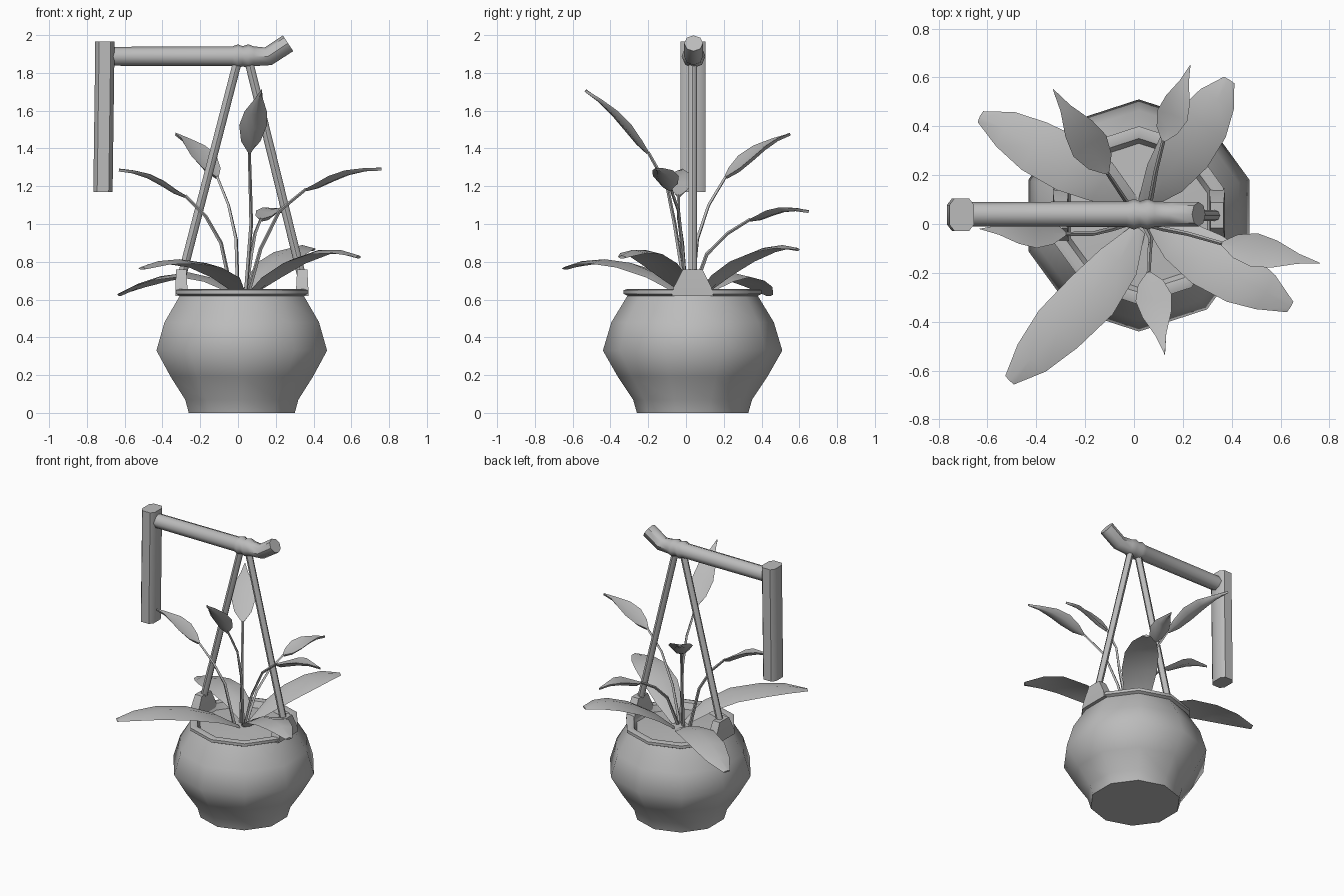
import bpy, bmesh
from math import cos, sin, pi, radians
from mathutils import Vector

cube = bpy.data.objects.get("Cube")
if cube:
    bpy.data.objects.remove(cube, do_unlink=True)

grey = bpy.data.materials.new("plain_grey")
grey.use_nodes = True
GREY = (0.5, 0.5, 0.5, 1)
grey.diffuse_color = GREY
grey.node_tree.nodes["Principled BSDF"].inputs["Base Color"].default_value = GREY

UP = Vector((0, 0, 1))
CX, CY = 0.02, 0.035


def loft(name, rings, angle=45):
    """Skin a list of equal-sized point rings and cap both ends."""
    bm = bmesh.new()
    vs = [[bm.verts.new(p) for p in ring] for ring in rings]
    n = len(vs[0])
    for a, b in zip(vs, vs[1:]):
        for i in range(n):
            j = (i + 1) % n
            bm.faces.new((a[i], a[j], b[j], b[i]))
    bm.faces.new(vs[0][::-1])
    bm.faces.new(vs[-1])
    bmesh.ops.recalc_face_normals(bm, faces=bm.faces)
    me = bpy.data.meshes.new(name)
    bm.to_mesh(me)
    bm.free()
    me.materials.append(grey)
    ob = bpy.data.objects.new(name, me)
    bpy.context.collection.objects.link(ob)
    bpy.ops.object.select_all(action="DESELECT")
    ob.select_set(True)
    bpy.context.view_layer.objects.active = ob
    bpy.ops.object.shade_smooth_by_angle(angle=radians(angle))
    return ob


def frames(path):
    """Point, sideways and normal direction at each path point."""
    pts = [Vector(p) for p in path]
    last = len(pts) - 1
    for i, p in enumerate(pts):
        t = (pts[min(i + 1, last)] - pts[max(i - 1, 0)]).normalized()
        side = t.cross(UP)
        side = side.normalized() if side.length > 0.01 else Vector((1, 0, 0))
        yield p, side, side.cross(t).normalized()


def tube(name, path, radii, n):
    rings = []
    for (p, s, u), r in zip(frames(path), radii):
        rings.append([p + r * (s * sin(2 * pi * k / n) + u * cos(2 * pi * k / n))
                      for k in range(n)])
    return loft(name, rings)


def blade(name, path, widths, thick, cup):
    """Leaf with a thin creased section whose edges are lifted by cup."""
    rings = []
    for (p, s, u), w in zip(frames(path), widths):
        h = w / 2
        rings.append([p - s * h + u * cup * h, p - s * h * 0.5 - u * thick,
                      p - u * thick, p + s * h * 0.5 - u * thick,
                      p + s * h + u * cup * h, p + u * thick * 0.3])
    return loft(name, rings, 60)


# Round ten-sided pot with rim and sunken soil
profile = [(0.295, 0), (0.315, 0.07), (0.395, 0.19), (0.475, 0.33), (0.43, 0.48),
           (0.345, 0.62), (0.365, 0.63), (0.365, 0.65), (0.345, 0.656),
           (0.315, 0.65), (0.295, 0.61), (0.01, 0.63)]
loft("pot", [[(CX + r * sin(k * pi / 5), CY + r * cos(k * pi / 5), z)
              for k in range(10)] for r, z in profile])

# Rim brackets and the two slanted poles
for label, side, top in (("right", -1, 0.0), ("left", 1, 0.055)):
    x = CX + side * 0.32
    rings = []
    for z, w, d in ((0.62, 0.032, 0.11), (0.665, 0.032, 0.1), (0.76, 0.027, 0.052)):
        rings.append([(x + a * w, CY + b * d, z)
                      for a, b in ((-1, -1), (1, -1), (1, 1), (-1, 1))])
    loft(label + "_bracket", rings, 30)
    tube(label + "_pole", [(x - side * 0.002, CY, 0.72), (top, CY, 1.87)],
         (0.023, 0.023), 8)

# Top beam with two knuckles and an upturned end
beam = [(-0.69, 1.888, 0.05), (-0.03, 1.888, 0.052), (0.0, 1.888, 0.063),
        (0.025, 1.888, 0.053), (0.055, 1.888, 0.063), (0.085, 1.888, 0.052),
        (0.16, 1.888, 0.05), (0.265, 1.957, 0.05)]
tube("beam", [(x, CY + 0.005, z) for x, z, r in beam], [r for x, z, r in beam], 8)

# Hanging post with narrow chamfered corners
outline = [(-1, -0.6), (-0.6, -1), (0.6, -1), (1, -0.6),
           (1, 0.6), (0.6, 1), (-0.6, 1), (-1, 0.6)]
loft("hanging_post", [[(x + a * 0.051, 0.038 + b * 0.066, z) for a, b in outline]
                      for x, z in ((-0.715, 1.17), (-0.706, 1.84), (-0.705, 1.965))], 50)

# Broad arching leaves
leaf_widths = (0.06, 0.18, 0.23, 0.22, 0.16, 0.05)
leaves = {
    "front_right_leaf": ((0.02, -0.02, 0.63), (-0.06, -0.15, 0.73), (-0.17, -0.29, 0.79),
                         (-0.31, -0.43, 0.81), (-0.42, -0.55, 0.8), (-0.51, -0.64, 0.77)),
    "back_right_leaf": ((0.0, 0.08, 0.63), (-0.13, 0.17, 0.71), (-0.26, 0.24, 0.74),
                        (-0.41, 0.32, 0.72), (-0.53, 0.39, 0.68), (-0.63, 0.44, 0.63)),
    "back_left_leaf": ((0.04, 0.08, 0.63), (0.12, 0.18, 0.74), (0.2, 0.29, 0.82),
                       (0.28, 0.41, 0.87), (0.34, 0.51, 0.885), (0.39, 0.59, 0.87)),
    "front_left_leaf": ((0.06, 0.02, 0.63), (0.17, -0.06, 0.73), (0.29, -0.14, 0.81),
                        (0.43, -0.22, 0.86), (0.54, -0.28, 0.86), (0.64, -0.34, 0.83)),
}
for name, path in leaves.items():
    blade(name, path, leaf_widths, 0.012, -0.18)

# Flower stems, each ending in a pointed bract
flowers = {
    "back_right": (((0.0, 0.03, 0.62), (-0.01, 0.06, 0.92), (-0.05, 0.12, 1.1),
                    (-0.11, 0.21, 1.25)), (-0.33, 0.55, 1.48), 0.16),
    "back_left": (((0.04, 0.03, 0.62), (0.07, 0.11, 0.84), (0.09, 0.22, 0.95),
                   (0.12, 0.34, 1.025)), (0.23, 0.65, 1.07), 0.13),
    "left": (((0.05, 0.0, 0.62), (0.12, -0.02, 0.87), (0.22, -0.04, 1.07),
              (0.36, -0.08, 1.185)), (0.76, -0.16, 1.295), 0.14),
    "front": (((0.04, 0.0, 0.62), (0.07, -0.06, 1.0), (0.065, -0.1, 1.2),
               (0.06, -0.2, 1.38)), (0.125, -0.53, 1.71), 0.15),
    "right": (((-0.03, 0.0, 0.62), (-0.09, -0.02, 0.9), (-0.17, -0.04, 1.04),
               (-0.28, -0.04, 1.15)), (-0.63, -0.02, 1.29), 0.13),
}
for label, (path, tip, width) in flowers.items():
    tube(label + "_stem", path, (0.011, 0.01, 0.009, 0.008), 4)
    base, tip = Vector(path[-1]), Vector(tip)
    ribs = [base.lerp(tip, t) + UP * lift for t, lift in
            ((0, 0), (0.15, 0.0), (0.35, 0.015), (0.55, 0.025), (0.78, 0.02), (1, 0))]
    blade(label + "_bract", ribs, [width * k for k in (0.12, 0.7, 1, 0.8, 0.3, 0.02)],
          0.012, 0.25)
